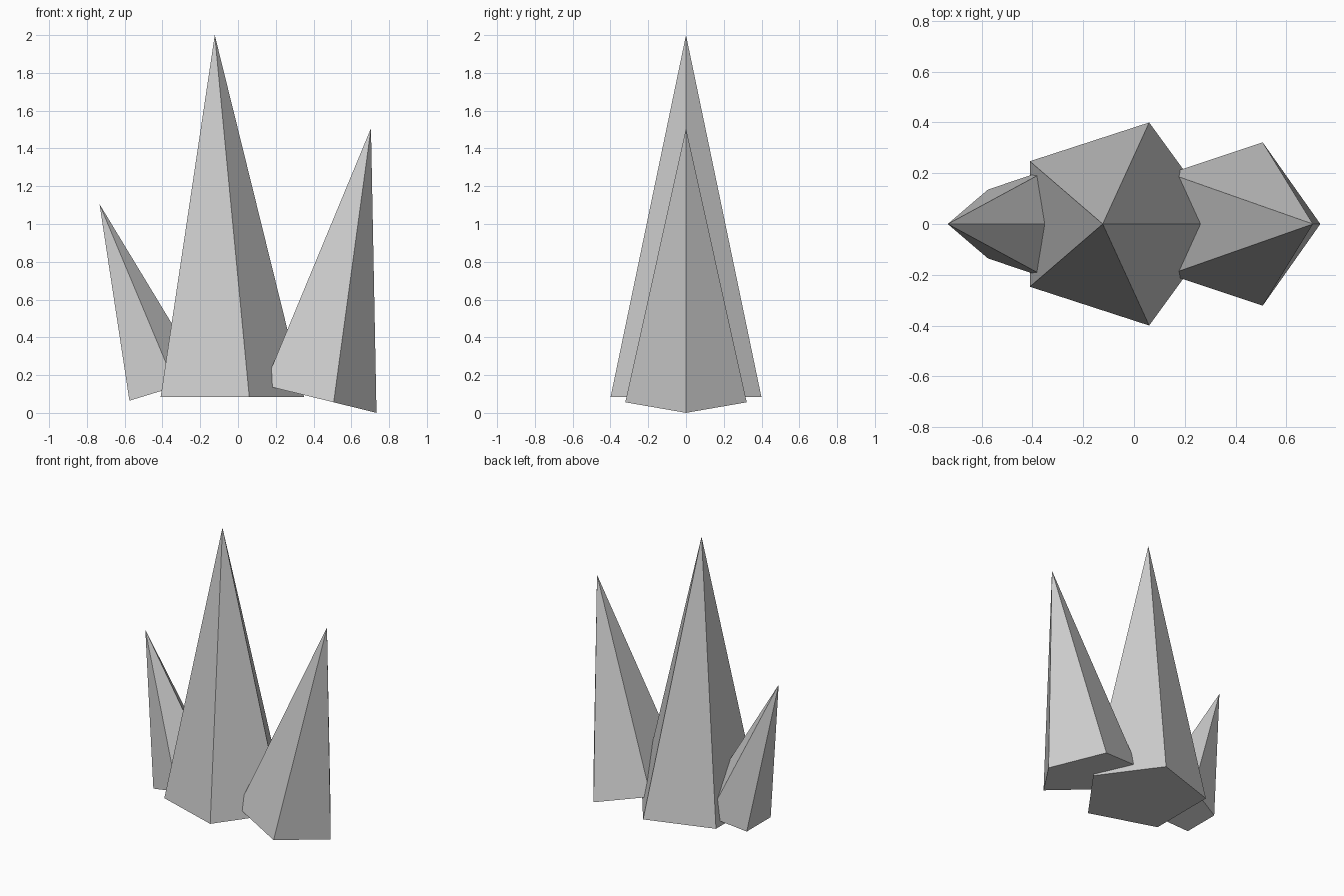
import bpy, bmesh
from math import sin, cos, tau, radians
from mathutils import Vector

if "Cube" in bpy.data.objects:
    bpy.data.objects.remove(bpy.data.objects["Cube"])


def crystal(name, centre, radius, tilt, apex, sides=5):
    """Pointed spike: regular polygon base, tilted about y, joined to an apex."""
    along = Vector((cos(radians(tilt)), 0, sin(radians(tilt))))
    across = Vector((0, 1, 0))
    bm = bmesh.new()
    ring = []
    for i in range(sides):
        a = tau * i / sides
        ring.append(bm.verts.new(Vector(centre) + radius * (cos(a) * along + sin(a) * across)))
    tip = bm.verts.new(apex)
    bm.faces.new(ring[::-1])
    for i in range(sides):
        bm.faces.new((ring[i], ring[(i + 1) % sides], tip))
    bmesh.ops.recalc_face_normals(bm, faces=bm.faces)
    mesh = bpy.data.meshes.new(name)
    bm.to_mesh(mesh)
    bm.free()
    obj = bpy.data.objects.new(name, mesh)
    bpy.context.collection.objects.link(obj)
    return obj


# Tall middle spike with a level base
crystal("centre_crystal", (-0.07, 0, 0.083), 0.42, 0, (-0.123, 0, 2.0))
# Medium spike leaning right
crystal("right_crystal", (0.405, 0, 0.081), 0.338, -13.8, (0.704, 0, 1.507))
# Small spike leaning left
crystal("left_crystal", (-0.397, 0, 0.119), 0.23, 17, (-0.733, 0, 1.105))
